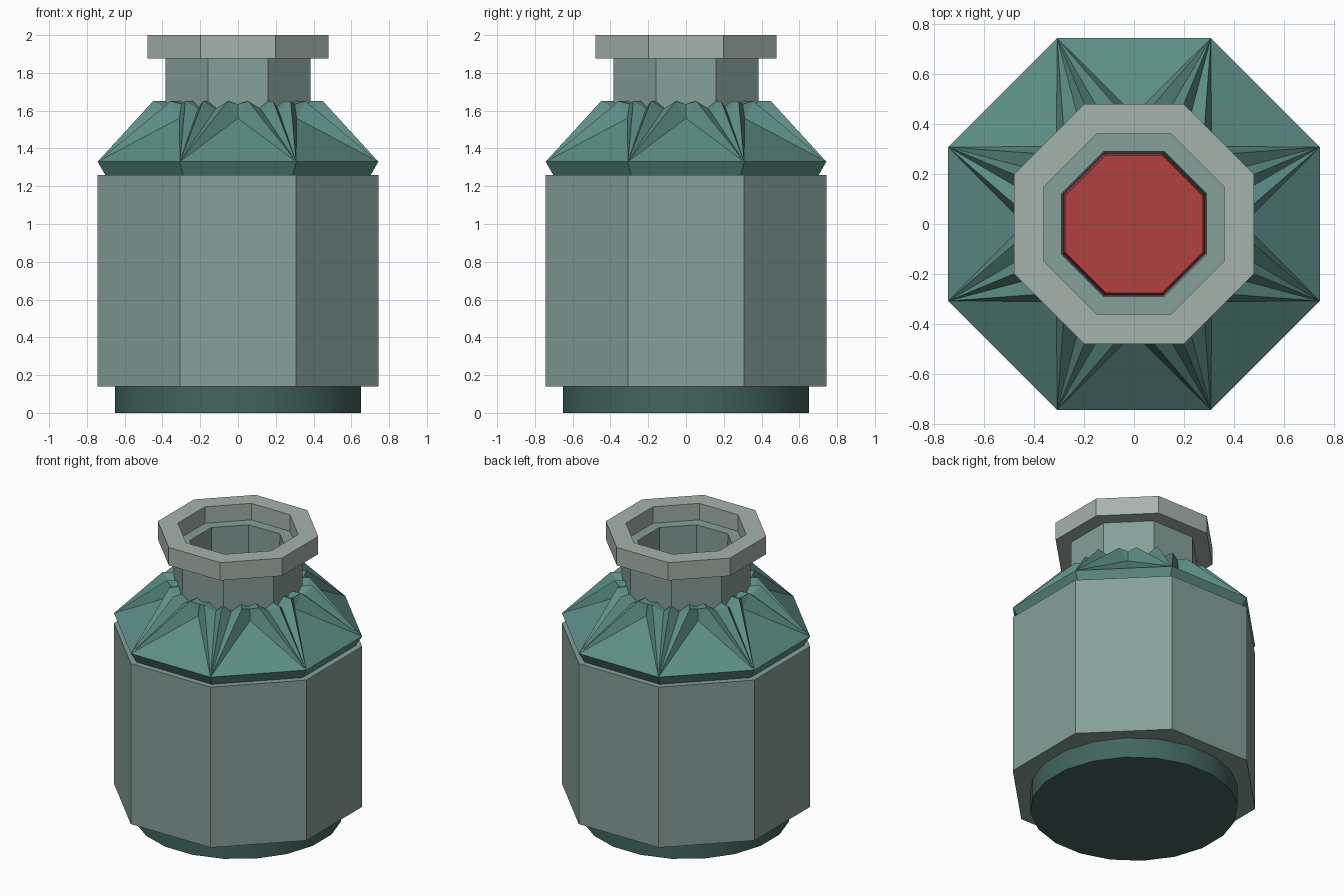
import bpy, bmesh, math
from mathutils import Matrix, Vector

if "Cube" in bpy.data.objects:
    bpy.data.objects.remove(bpy.data.objects["Cube"])


def material(name, rgb):
    m = bpy.data.materials.new(name)
    m.diffuse_color = (*rgb, 1)
    m.use_nodes = True
    m.node_tree.nodes["Principled BSDF"].inputs["Base Color"].default_value = m.diffuse_color
    return m


BODY = material("grey_green", (0.24, 0.35, 0.32))
TEAL = material("teal", (0.11, 0.27, 0.24))
DARK = material("dark_teal", (0.055, 0.13, 0.115))
RIM = material("pale_grey", (0.38, 0.45, 0.41))
RED = material("red", (0.45, 0.05, 0.05))


def finish(name, bm, mat, fix_normals=True):
    bmesh.ops.remove_doubles(bm, verts=bm.verts, dist=0.0005)
    if fix_normals:
        bmesh.ops.recalc_face_normals(bm, faces=bm.faces)
    me = bpy.data.meshes.new(name)
    bm.to_mesh(me)
    bm.free()
    me.materials.append(mat)
    ob = bpy.data.objects.new(name, me)
    bpy.context.collection.objects.link(ob)
    return ob


def lathe(name, profile, mat, sides=8, loop=False):
    """Turn (half-width, z) points into an n-sided solid; flat sides face the axes."""
    bm = bmesh.new()
    k = 1 / math.cos(math.pi / sides)
    rings = []
    for r, z in profile:
        rings.append([bm.verts.new((r * k * math.cos((i + .5) * math.tau / sides),
                                    r * k * math.sin((i + .5) * math.tau / sides), z))
                      for i in range(sides)])
    pairs = list(zip(rings, rings[1:]))
    if loop:
        pairs.append((rings[-1], rings[0]))
    for a, b in pairs:
        for i in range(sides):
            j = (i + 1) % sides
            bm.faces.new((a[i], a[j], b[j], b[i]))
    if not loop:
        bm.faces.new(rings[0])
        bm.faces.new(rings[-1])
    return finish(name, bm, mat)


# Round foot, smooth around the side
foot = lathe("foot", [(0.65, 0), (0.65, 0.15)], DARK, sides=20)
bpy.context.view_layer.objects.active = foot
foot.select_set(True)
bpy.ops.object.shade_smooth_by_angle(angle=math.radians(30))

# Octagonal body, open under the neck
lathe("body", [(0.743, 0.14), (0.743, 1.26), (0.40, 1.26), (0.40, 0.14)], BODY, loop=True)

# Neck tube and rim ring
lathe("neck", [(0.385, 1.45), (0.385, 1.885), (0.29, 1.885), (0.285, 1.45)], BODY, loop=True)
lathe("rim", [(0.48, 1.875), (0.48, 2.0), (0.36, 2.0), (0.36, 1.875)], RIM, loop=True)

# Contents seen through the mouth
lathe("contents", [(0.283, 1.25), (0.275, 1.40)], RED)

# Folded shoulder: one side is built facing +y, then turned eight times
bm = bmesh.new()
t = math.tan(math.pi / 8)
for k in range(8):
    turn = Matrix.Rotation(k * math.pi / 4, 3, 'Z')

    def face(*pts):
        bm.faces.new([bm.verts.new(turn @ Vector(p)) for p in pts])

    valley, dip = (0, 0.438, 1.56), (0, 0.425, 1.635)
    face((0.743 * t, 0.743, 1.33), (-0.743 * t, 0.743, 1.33), valley)
    face((-0.743 * t, 0.743, 1.33), (0.743 * t, 0.743, 1.33),
         (0.70 * t, 0.70, 1.255), (-0.70 * t, 0.70, 1.255))
    for s in (-1, 1):
        corner = (s * 0.743 * t, 0.743, 1.33)
        peak = (s * 0.055, 0.45, 1.65)
        low = (s * 0.12, 0.42, 1.61)
        ridge = (s * 0.45 * t, 0.45, 1.65)
        top = [dip, peak, low, ridge]
        faces = [(corner, valley, peak), (valley, dip, peak),
                 (corner, peak, low), (corner, low, ridge)]
        # short return from the folded edge into the neck
        for a, b in zip(top, top[1:]):
            ai, bi = [(p[0] * 0.36 / p[1], 0.36, p[2]) for p in (a, b)]
            faces.append((a, ai, bi, b))
        for f in faces:
            face(*(f if s < 0 else f[::-1]))
finish("shoulder", bm, TEAL)
